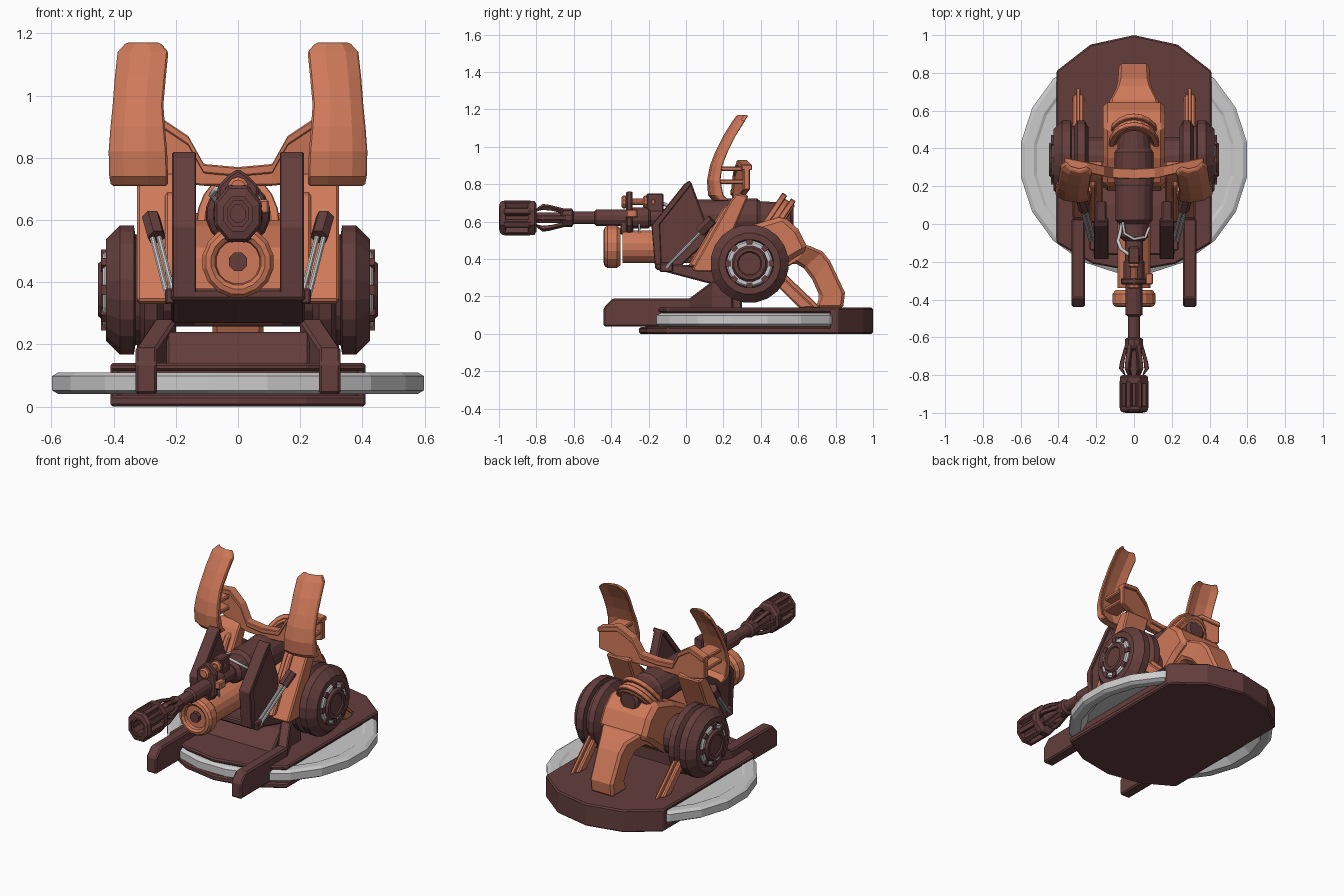
import bpy, bmesh, math
from mathutils import Vector, Matrix

if "Cube" in bpy.data.objects:
    bpy.data.objects.remove(bpy.data.objects["Cube"])


def material(name, col):
    m = bpy.data.materials.new(name)
    m.diffuse_color = (*col, 1)
    m.use_nodes = True
    m.node_tree.nodes["Principled BSDF"].inputs["Base Color"].default_value = m.diffuse_color
    return m


ORANGE = material("orange_paint", (0.62, 0.19, 0.10))
DARK = material("dark_brown", (0.125, 0.048, 0.046))
GREY = None


def loft(name, rings, mat, mirror=False, closed=False, bevel=0, xf=None):
    bm = bmesh.new()
    vs = [[bm.verts.new(p) for p in r] for r in rings]
    n, k = len(rings[0]), len(rings)
    for i in range(k if closed else k - 1):
        a, b = vs[i], vs[(i + 1) % k]
        for j in range(n):
            bm.faces.new((a[j], a[(j + 1) % n], b[(j + 1) % n], b[j]))
    if not closed:
        bm.faces.new(vs[0])
        bm.faces.new(vs[-1])
    if xf:
        bm.transform(xf)
    bmesh.ops.recalc_face_normals(bm, faces=bm.faces)
    me = bpy.data.meshes.new(name)
    bm.to_mesh(me)
    bm.free()
    ob = bpy.data.objects.new(name, me)
    bpy.context.collection.objects.link(ob)
    if mat:
        me.materials.append(mat)
    if bevel:
        b = ob.modifiers.new("bevel", 'BEVEL')
        b.width, b.segments, b.limit_method, b.angle_limit = bevel, 1, 'ANGLE', math.radians(40)
    if mirror:
        ob.modifiers.new("mirror", 'MIRROR')
    return ob


def prism(name, axis, prof, lo, hi, mat, mirror=False, bevel=0.008, xf=None):
    put = {'x': lambda p, t: (t, p[0], p[1]), 'y': lambda p, t: (p[0], t, p[1]),
           'z': lambda p, t: (p[0], p[1], t)}[axis]
    return loft(name, [[put(p, t) for p in prof] for t in (lo, hi)], mat, mirror, False, bevel, xf)


def box(name, x, y, z, mat, mirror=False, bevel=0.006):
    return prism(name, 'x', [(y[0], z[0]), (y[1], z[0]), (y[1], z[1]), (y[0], z[1])], *x, mat, mirror, bevel)


def lathe(name, axis, c, prof, n, mat, mirror=False, closed=False, sq=(1, 1)):
    """prof is a list of (position along axis, radius); c is the centre in the other two axes."""
    rings = []
    for t, r in prof:
        ring = []
        for j in range(n):
            a = (j + 0.5) * math.tau / n
            u, v = c[0] + r * math.cos(a) * sq[0], c[1] + r * math.sin(a) * sq[1]
            ring.append({'x': (t, u, v), 'y': (u, t, v), 'z': (u, v, t)}[axis])
        rings.append(ring)
    return loft(name, rings, mat, mirror, closed)


def rod(name, p, q, r, mat, n=8, mirror=False):
    p, q = Vector(p), Vector(q)
    xf = Matrix.Translation(p) @ (q - p).to_track_quat('Z', 'Y').to_matrix().to_4x4()
    rings = [[(r * math.cos(j * math.tau / n), r * math.sin(j * math.tau / n), t) for j in range(n)]
             for t in (0, (q - p).length)]
    return loft(name, rings, mat, mirror, xf=xf)


def cable(name, pts, r, mat):
    cu = bpy.data.curves.new(name, 'CURVE')
    cu.dimensions, cu.bevel_depth, cu.bevel_resolution, cu.use_fill_caps = '3D', r, 1, True
    s = cu.splines.new('POLY')
    s.points.add(len(pts) - 1)
    for a, b in zip(s.points, pts):
        a.co = (*b, 1)
    ob = bpy.data.objects.new(name, cu)
    bpy.context.collection.objects.link(ob)


def both(half):
    return half + [(-x, y) for x, y in reversed(half) if x]


# Base plates with clipped sides, and the grey turntable ring between them
outline = both([(0, -.25), (.22, -.21), (.41, -.1), (.41, .81), (.23, .95), (0, 1.0)])
core = [(x * .95, .37 + (y - .37) * .95) for x, y in outline]
prism("base_lower", 'z', outline, 0, .035, DARK)
prism("base_core", 'z', core, .03, .12, DARK, bevel=0)
prism("base_upper", 'z', outline, .115, .14, DARK)
prism("base_rear", 'z', both([(0, .765), (.41, .765), (.41, .81), (.23, .95), (0, 1.0)]), .004, .138, DARK)
lathe("turntable_ring", 'z', (0, .34), [(.08, .36), (.08, .5), (.04, .54), (.04, .585), (.052, .605), (.098, .605),
      (.11, .585), (.11, .535), (.102, .52), (.102, .36)], 20, GREY, closed=True)

# Front forks and the sloped deck between them
fork = [(-.44, .26, .33, .04, .14), (-.39, .26, .33, .04, .19), (.02, .26, .33, .04, .19),
        (.14, .2, .27, .1, .28), (.25, .2, .27, .1, .28)]
loft("front_fork", [[(a, y, c), (b, y, c), (b, y, d), (a, y, d)] for y, a, b, c, d in fork], DARK, True, bevel=.008)
prism("sloped_deck", 'x', [(0, .13), (.1, .24), (.3, .24), (.3, .13)], -.23, .23, DARK)

# Wheels with grooved tyres, hub ring, teeth and cap
wheel = (.34, .375)
lathe("wheel", 'x', wheel, [(.24, .17), (.26, .21), (.3, .21), (.315, .18), (.33, .18), (.335, .21), (.38, .21),
      (.425, .165), (.425, .13), (.405, .125)], 20, DARK, True)
lathe("hub_ring", 'x', wheel, [(.40, .09), (.40, .124), (.428, .124), (.435, .115), (.435, .09)], 20, GREY, True, True)
lathe("hub_cap", 'x', wheel, [(.40, .097), (.437, .097), (.45, .086), (.45, .066), (.443, .06)], 16, DARK, True)
for i in range(8):
    xf = Matrix.Translation((0, *wheel)) @ Matrix.Rotation(i * math.tau / 8, 4, 'X')
    prism("hub_tooth", 'x', [(.1, -.016), (.13, -.016), (.13, .016), (.1, .016)], .41, .44, DARK, True, 0, xf)
lathe("axle", 'x', wheel, [(-.3, .12), (.3, .12)], 16, DARK)

# Central body, rear tail and wheel struts
prism("body", 'x', [(.17, .27), (.2, .5), (.35, .58), (.52, .63), (.6, .56), (.655, .45), (.57, .4), (.4, .26)],
      -.165, .165, ORANGE, bevel=.025)
tail = [(.45, .5, .45, .3, .14), (.66, .47, .58, .38, .13), (.73, .44, .63, .35, .095), (.77, .39, .675, .29, .085),
        (.85, .22, .715, .2, .08), (.84, .135, .69, .135, .08)]
loft("rear_tail", [[(-w, a, b), (w, a, b), (w, c, d), (-w, c, d)] for a, b, c, d, w in tail], ORANGE, bevel=.015)
prism("wheel_strut", 'x', [(.4, .34), (.48, .34), (.69, .14), (.61, .135)], .265, .325, ORANGE, True)
prism("strut_rib", 'x', [(.44, .36), (.49, .36), (.72, .14), (.68, .14)], .285, .305, ORANGE, True, .004)
prism("side_plate", 'x', [(.03, .34), (.06, .33), (.16, .33), (.335, .74), (.27, .75), (.24, .715)], .165, .325, ORANGE, True)
prism("plate_ridge", 'x', [(.01, .36), (.1, .36), (.26, .7), (.2, .68)], .2, .235, ORANGE, True)

# Tilted yoke bands over the barrel's rear
up, along = Vector((0, .56, .83)), Vector((0, .83, -.56))


def yoke(name, off, rx, ru, thick, width):
    c = Vector((0, .41, .58)) + along * off
    rings = []
    for i in range(11):
        a = math.pi * i / 10
        ring = []
        for dr, dw in ((0, 0), (thick, 0), (thick, width), (0, width)):
            ring.append(c + Vector((math.cos(a) * (rx + dr), 0, 0)) + up * (math.sin(a) * (ru + dr)) + along * dw)
        rings.append(ring)
    loft(name, rings, ORANGE, bevel=.004)


yoke("yoke_inner", -.005, .095, .155, .03, .09)
yoke("yoke_front_rim", -.01, .105, .175, .03, .03)
yoke("yoke_rear_rim", .045, .105, .175, .03, .03)

# Gun barrel, from breech to thin tube
G = (0, .62)
lathe("breech", 'y', G, [(-.09, .055), (-.07, .075), (0, .08), (.02, .1), (.2, .1), (.21, .105), (.38, .105), (.4, .09),
      (.5, .085), (.52, .065), (.56, .065), (.575, .05)], 16, DARK)
lathe("barrel_tube", 'y', G, [(-.82, .03), (-.62, .03), (-.61, .034), (-.49, .034), (-.48, .046), (-.32, .046),
      (-.31, .058), (-.2, .058), (-.19, .048), (-.05, .048)], 12, DARK)
lathe("barrel_collar", 'y', G, [(-.67, .032), (-.66, .05), (-.61, .05), (-.6, .032)], 10, DARK)

# Slotted muzzle with open cage and flared ribs
sq = (.83, 1)
rim = [(0, .06), (.006, .088), (.018, .098), (.035, .098), (.04, .06)]
lathe("muzzle_front_rim", 'y', G, [(-1 + t, r) for t, r in rim], 8, DARK, closed=True, sq=sq)
lathe("muzzle_rear_rim", 'y', G, [(-.845, .03), (-.845, .098), (-.81, .098), (-.8, .08), (-.8, .03)], 8, DARK,
      closed=True, sq=sq)
lathe("muzzle_liner", 'y', G, [(-.99, .045), (-.99, .068), (-.82, .068), (-.82, .045)], 8, DARK, closed=True, sq=sq)
for i in range(8):
    xf = Matrix.Translation((0, 0, .62)) @ Matrix.Diagonal((.83, 1, 1, 1)) @ Matrix.Rotation(math.tau * (i + .5) / 8, 4, 'Y')
    prism("muzzle_bar", 'x', [(-.975, .06), (-.83, .06), (-.83, .096), (-.975, .096)], -.017, .017, DARK, bevel=.004, xf=xf)
for i in range(6):
    xf = Matrix.Translation((0, 0, .62)) @ Matrix.Rotation(math.tau * (i + .5) / 6, 4, 'Y')
    prism("flare_rib", 'x', [(-.81, .04), (-.79, .06), (-.765, .08), (-.73, .074), (-.64, .048), (-.64, .028),
          (-.72, .05), (-.77, .055)], -.013, .013, DARK, bevel=.003, xf=xf)

# Lower recoil cylinder with recessed cap and nozzle
R = (0, .465)
lathe("recoil_cylinder", 'y', R, [(-.34, .088), (.12, .088)], 16, ORANGE)
lathe("recoil_cap", 'y', R, [(-.405, .05), (-.405, .07), (-.43, .075), (-.44, .088), (-.435, .105), (-.42, .116),
      (-.37, .116), (-.35, .1), (-.35, .05)], 16, ORANGE, closed=True)
lathe("recoil_face", 'y', R, [(-.41, .072), (-.38, .072)], 16, ORANGE)
lathe("recoil_nozzle", 'y', R, [(-.435, .02), (-.435, .032), (-.4, .032)], 8, DARK)
box("barrel_clamp", (-.035, .035), (-.35, -.28), (.53, .62), DARK)

# Sight plate, top cylinder and its knobs
prism("sight_plate", 'y', both([(0, .765), (.03, .745), (.065, .71), (.07, .58), (.04, .54), (0, .54)]), -.32, -.285, DARK)
rod("top_cylinder", (0, -.345, .705), (0, -.14, .705), .018, ORANGE, 10)
for y in (-.345, -.23, -.19):
    lathe("top_knob", 'y', (0, .705), [(y, .024), (y + .008, .034), (y + .022, .034), (y + .03, .024)], 10, ORANGE)
box("top_bracket", (-.03, .03), (-.21, -.12), (.62, .75), DARK)
box("side_latch", (.06, .1), (-.32, -.26), (.62, .665), ORANGE)

# Grey cables
cable("cable_left", [(-.03, -.16, .69), (-.07, -.13, .7), (-.085, -.09, .68), (-.07, -.03, .66), (-.06, .03, .66)], .01, GREY)
cable("cable_top", [(-.06, .01, .69), (-.05, -.05, .7), (0, -.08, .7), (.06, -.07, .68), (.08, -.02, .64)], .008, GREY)
cable("cable_lower", [(-.04, -.25, .6), (-.045, -.25, .52), (-.04, -.2, .5)], .006, GREY)
cable("cable_lower_right", [(.04, -.25, .6), (.045, -.25, .52), (.04, -.2, .5)], .006, GREY)

# Trough armour: two side walls and the floor
wall = [(-.17, .59), (.015, .82), (.03, .805), (.12, .56), (.1, .48), (-.06, .33), (-.16, .35)]
prism("trough_wall", 'x', wall, .145, .205, DARK, True)
prism("wall_front_edge", 'x', [(-.185, .58), (-.01, .8), (.02, .82), (.03, .8), (-.14, .585), (-.13, .35), (-.165, .35)],
      .135, .212, DARK, True, .004)
prism("trough_floor", 'x', [(-.165, .38), (-.165, .345), (.12, .27), (.2, .27), (.2, .33), (.1, .36)], -.215, .215, DARK)

# Pistons from trough to side plates
for d in (-.011, .011):
    rod("piston_rod", (.215 + d, -.11, .35), (.27 + d, .1, .565), .009, GREY, 8, True)
rod("piston_head", (.262, .075, .545), (.28, .14, .61), .03, DARK, 6, True)
box("piston_foot", (.2, .235), (-.14, -.07), (.33, .38), DARK, True)

# Tall curved shield wings; stations are (z, y, inner x, outer x, thickness)
wing = [(.71, .145, .225, .408, .05), (.74, .118, .225, .414, .045), (.82, .112, .228, .416, .035), (.9, .128, .235, .41, .03),
        (.97, .155, .24, .403, .03), (1.06, .2, .232, .396, .03), (1.14, .25, .224, .387, .03), (1.17, .273, .25, .36, .025)]
rings = []
for z, y, a, b, t in wing:
    cols = [(a, .012), (a + .35 * (b - a), 0), (a + .75 * (b - a), .012), (b, .04)]
    rings.append([(x, y + d, z) for x, d in cols] + [(x, y + d + t, z) for x, d in reversed(cols)])
loft("shield_wing", rings, ORANGE, True, bevel=.006)

# Bowed crossbar and the brackets holding the wings
bar = [(0, .265, .71, .765), (.11, .27, .71, .775), (.16, .28, .715, .865), (.25, .3, .735, .925), (.37, .325, .77, .9)]
bar = [(-x, y, a, b) for x, y, a, b in reversed(bar[1:])] + bar
loft("crossbar", [[(x, y - .018, a), (x, y + .018, a), (x, y + .018, b), (x, y - .018, b)] for x, y, a, b in bar],
     ORANGE, bevel=.005)
loft("crossbar_rim", [[(x, y - .028, b - .025), (x, y + .028, b - .025), (x, y + .028, b + .005), (x, y - .028, b + .005)]
     for x, y, a, b in bar], ORANGE, bevel=.004)
for z in (.8, .87):
    box("wing_bracket", (.26, .36), (.15, .32), (z, z + .025), ORANGE, True)
